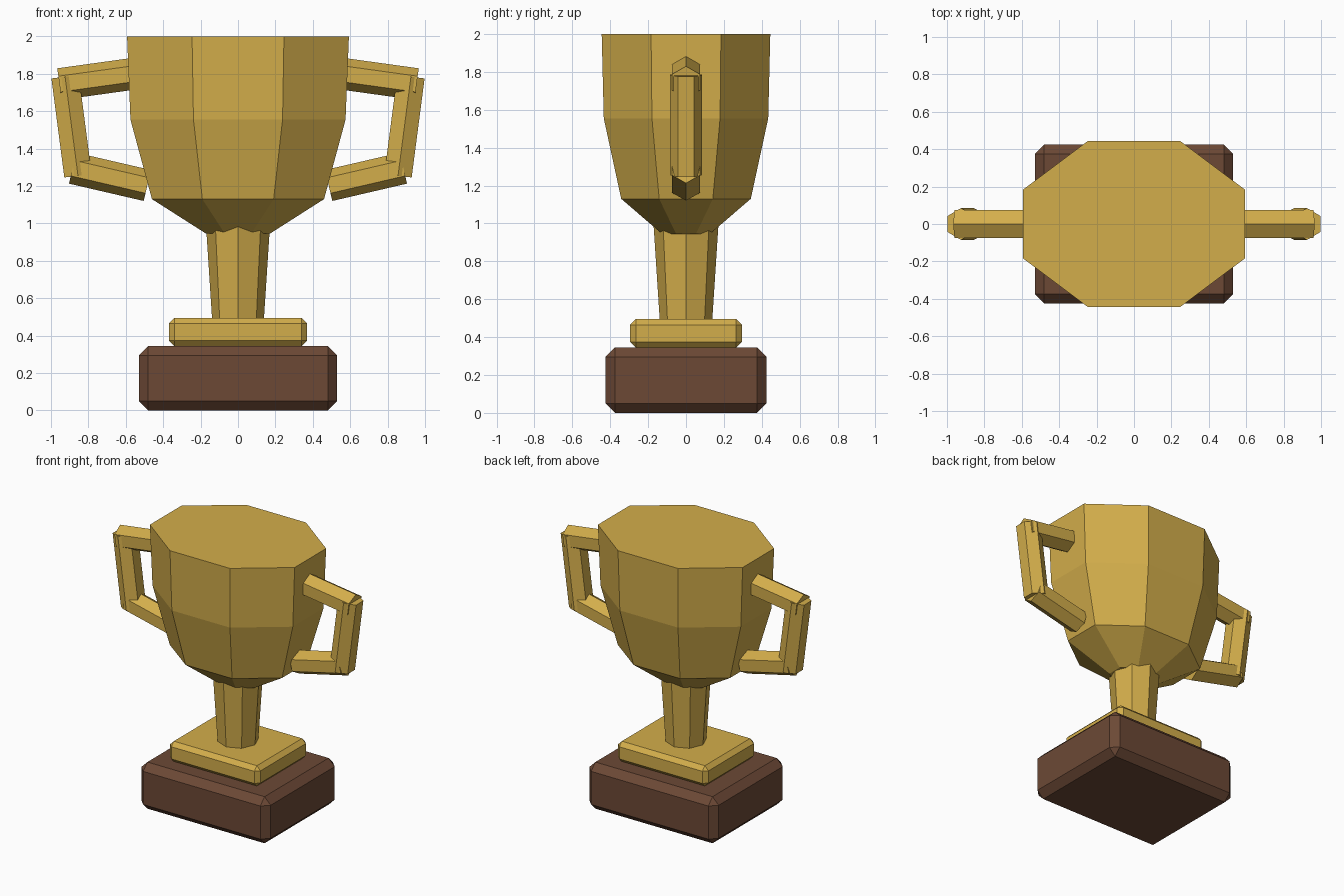
import bpy, bmesh, math
from mathutils import Vector

if "Cube" in bpy.data.objects:
    bpy.data.objects.remove(bpy.data.objects["Cube"])


def material(name, rgb):
    m = bpy.data.materials.new(name)
    m.diffuse_color = (*rgb, 1)
    m.use_nodes = True
    m.node_tree.nodes["Principled BSDF"].inputs["Base Color"].default_value = m.diffuse_color
    return m


GOLD = material("gold", (0.65, 0.42, 0.07))
WOOD = material("wood", (0.15, 0.066, 0.036))


def finish(name, bm, mat):
    bmesh.ops.recalc_face_normals(bm, faces=bm.faces)
    me = bpy.data.meshes.new(name)
    bm.to_mesh(me)
    bm.free()
    me.materials.append(mat)
    ob = bpy.data.objects.new(name, me)
    bpy.context.collection.objects.link(ob)
    return ob


def block(name, hx, hy, z0, z1, bevel, mat):
    bm = bmesh.new()
    bmesh.ops.create_cube(bm, size=1)
    for v in bm.verts:
        v.co = (v.co.x * 2 * hx, v.co.y * 2 * hy, z0 + (v.co.z + 0.5) * (z1 - z0))
    ob = finish(name, bm, mat)
    mod = ob.modifiers.new("chamfer", "BEVEL")
    mod.width = bevel
    mod.segments = 1


def loft(bm, rings):
    """Skin a stack of closed rings and cap both ends."""
    rings = [[bm.verts.new(p) for p in r] for r in rings]
    n = len(rings[0])
    for a, b in zip(rings, rings[1:]):
        for i in range(n):
            j = (i + 1) % n
            bm.faces.new((a[i], a[j], b[j], b[i]))
    bm.faces.new(rings[0][::-1])
    bm.faces.new(rings[-1])


def ring(center, u, v, n, phase=0.0):
    return [center + u * math.cos(t) + v * math.sin(t)
            for t in (phase + 2 * math.pi * i / n for i in range(n))]


def turned(name, profile, phase):
    """Eight-sided body from (x radius, y radius, z) levels."""
    bm = bmesh.new()
    loft(bm, [ring(Vector((0, 0, z)), Vector((rx, 0, 0)), Vector((0, ry, 0)), 8, phase)
              for rx, ry, z in profile])
    return finish(name, bm, GOLD)


# Plinth and foot plate
block("plinth", 0.53, 0.425, 0, 0.345, 0.05, WOOD)
block("foot_plate", 0.37, 0.295, 0.345, 0.495, 0.03, GOLD)

# Stem
turned("stem", [(0.138, 0.138, 0.48), (0.173, 0.173, 1.02)], 0)

# Bowl: flat-to-flat half widths per level
k = 1 / math.cos(math.pi / 8)
levels = [(0.17, 0.127, 0.945), (0.46, 0.342, 1.13), (0.575, 0.434, 1.555), (0.593, 0.445, 2.0)]
turned("bowl", [(x * k, y * k, z) for x, y, z in levels], math.pi / 8)


# Handles: overlapping six-sided bars, mirrored to the left
def bar(bm, a, b, ext_a, ext_b, corner_in_plane):
    a, b = Vector((a[0], 0, a[1])), Vector((b[0], 0, b[1]))
    d = (b - a).normalized()
    y = Vector((0, 1, 0))
    side = d.cross(y)
    u, v = (side, y) if corner_in_plane else (y, side)
    loft(bm, [ring(p, u * 0.085, v * 0.085, 6) for p in (a - d * ext_a, b + d * ext_b)])


top_in, top_out, low_out, low_in = (0.53, 1.804), (0.92, 1.75), (0.86, 1.29), (0.485, 1.203)
bm = bmesh.new()
bar(bm, top_in, top_out, 0, 0.035, True)
bar(bm, top_out, low_out, 0.035, 0.035, False)
bar(bm, low_out, low_in, 0.025, 0, True)
handles = finish("handles", bm, GOLD)
handles.modifiers.new("mirror", "MIRROR").use_axis[0] = True
